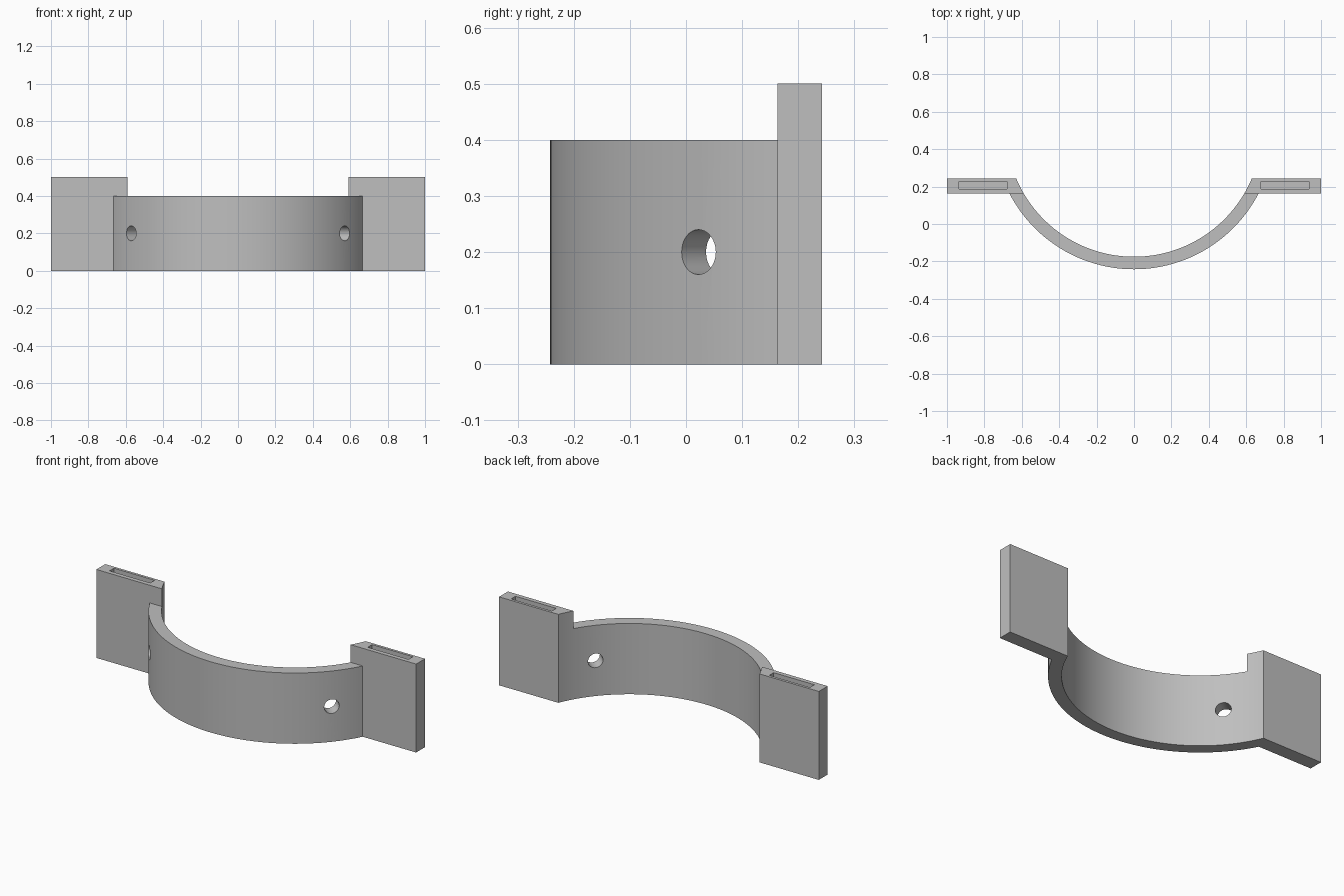
import bpy
import bmesh
from math import acos, atan2, sin, cos, pi
from mathutils import Matrix, Vector

if "Cube" in bpy.data.objects:
    bpy.data.objects.remove(bpy.data.objects["Cube"], do_unlink=True)

CENTRE_Y = 0.508            # centre of the curved band
R_OUT, R_IN = 0.75, 0.683
BAND_H, TAB_H = 0.4, 0.5
TAB_FRONT, TAB_BACK = 0.163, 0.242

grey = bpy.data.materials.new("plain grey")
grey.use_nodes = True
colour = (0.52, 0.52, 0.52, 1)
grey.diffuse_color = colour
grey.node_tree.nodes["Principled BSDF"].inputs["Base Color"].default_value = colour


def angle_at(radius, y):
    """Angle from straight forward at which an arc reaches depth y."""
    return acos((CENTRE_Y - y) / radius)


def arc(radius, start, end, steps):
    angles = [start + (end - start) * i / steps for i in range(steps + 1)]
    return [(radius * sin(a), CENTRE_Y - radius * cos(a)) for a in angles]


def finish(name, bm):
    bmesh.ops.recalc_face_normals(bm, faces=bm.faces)
    mesh = bpy.data.meshes.new(name)
    bm.to_mesh(mesh)
    bm.free()
    mesh.materials.append(grey)
    obj = bpy.data.objects.new(name, mesh)
    bpy.context.collection.objects.link(obj)
    return obj


def prism(name, outline, bottom, top):
    bm = bmesh.new()
    face = bm.faces.new([bm.verts.new((x, y, bottom)) for x, y in outline])
    result = bmesh.ops.extrude_face_region(bm, geom=[face])
    verts = [v for v in result["geom"] if isinstance(v, bmesh.types.BMVert)]
    bmesh.ops.translate(bm, verts=verts, vec=(0, 0, top - bottom))
    return finish(name, bm)


def activate(obj):
    bpy.ops.object.select_all(action='DESELECT')
    obj.select_set(True)
    bpy.context.view_layer.objects.active = obj


def cut(obj, cutter):
    cutter.hide_render = True
    mod = obj.modifiers.new("cut", 'BOOLEAN')
    mod.operation = 'DIFFERENCE'
    mod.solver = 'EXACT'
    mod.object = cutter
    activate(obj)
    bpy.ops.object.modifier_apply(modifier=mod.name)
    bpy.data.objects.remove(cutter, do_unlink=True)


def smooth(obj):
    activate(obj)
    bpy.ops.object.shade_smooth_by_angle(angle=pi / 6)


# Curved band, ending flush against the front of the tabs
a_out, a_in = angle_at(R_OUT, TAB_FRONT), angle_at(R_IN, TAB_FRONT)
outline = arc(R_OUT, -a_out, a_out, 72) + arc(R_IN, a_in, -a_in, 72)
band = prism("curved_band", outline, 0, BAND_H)

# Round holes drilled radially through the band
for side in (-1, 1):
    spot = Vector((side * 0.57, 0.023, BAND_H / 2))
    direction = spot - Vector((0, CENTRE_Y, BAND_H / 2))
    bm = bmesh.new()
    bmesh.ops.create_cone(
        bm, cap_ends=True, segments=32, radius1=0.04, radius2=0.04, depth=0.3,
        matrix=Matrix.Translation(spot) @ direction.to_track_quat('Z', 'Y').to_matrix().to_4x4())
    cut(band, finish("hole_cutter", bm))
smooth(band)

# Mounting tabs with a blind slot in the top
for side, name in ((1, "left"), (-1, "right")):
    edge = arc(R_IN, a_in, angle_at(R_IN, TAB_BACK), 8)
    outline = edge + [(1, TAB_BACK), (1, TAB_FRONT)]
    tab = prism(name + "_tab", [(side * x, y) for x, y in outline], 0, TAB_H)
    slot = [(0.68, 0.188), (0.935, 0.188), (0.935, 0.227), (0.68, 0.227)]
    cut(tab, prism("slot_cutter", [(side * x, y) for x, y in slot], 0.1, TAB_H + 0.1))
    smooth(tab)
